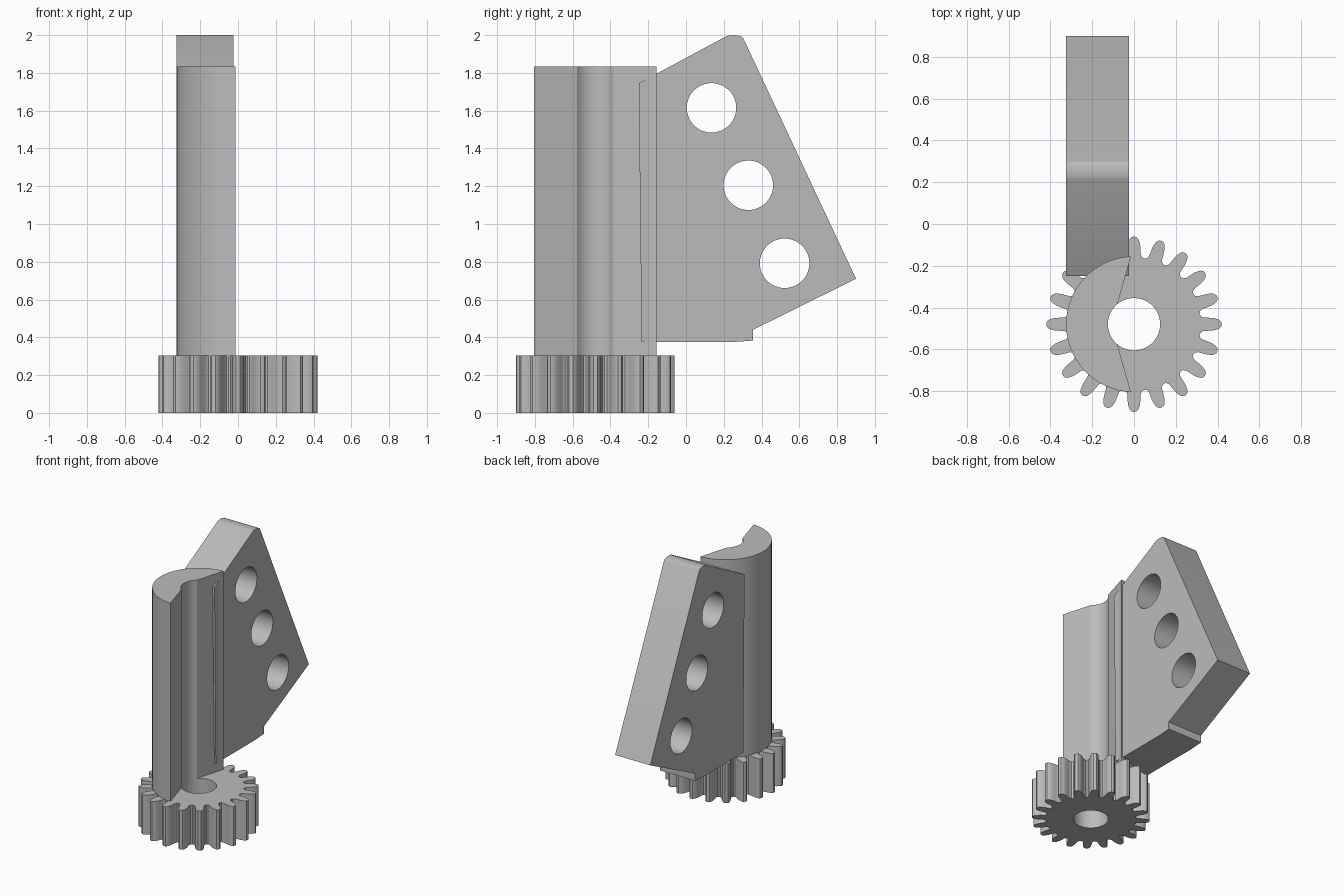
import bpy, bmesh
from math import sin, cos, pi, radians, acos, degrees
from mathutils import Matrix

cube = bpy.data.objects.get("Cube")
if cube:
    bpy.data.objects.remove(cube, do_unlink=True)

grey = bpy.data.materials.new("plain grey")
grey.use_nodes = True
grey.diffuse_color = (0.5, 0.5, 0.5, 1)
grey.node_tree.nodes["Principled BSDF"].inputs["Base Color"].default_value = (0.5, 0.5, 0.5, 1)

AXIS_Y = -0.48   # centre line of gear and shaft
BORE = 0.125
GEAR_TOP = 0.305


def arc(cx, cy, r, start, end, steps):
    """Points on an arc, angles in degrees, both ends included."""
    angles = [radians(start + (end - start) * i / steps) for i in range(steps + 1)]
    return [(cx + r * cos(a), cy + r * sin(a)) for a in angles]


def circle(cx, cy, r, steps=64):
    return arc(cx, cy, r, 0, 360, steps)[:-1]


def extrude_profile(name, loops, depth, matrix):
    """Fill an outline with optional holes, extrude it and place it."""
    bm = bmesh.new()
    edges = []
    for loop in loops:
        verts = [bm.verts.new((x, y, 0)) for x, y in loop]
        edges += [bm.edges.new((v, verts[i - 1])) for i, v in enumerate(verts)]
    bmesh.ops.triangle_fill(bm, edges=edges, use_beauty=True)
    result = bmesh.ops.extrude_face_region(bm, geom=bm.faces[:], use_keep_orig=True)
    top = [g for g in result["geom"] if isinstance(g, bmesh.types.BMVert)]
    bmesh.ops.translate(bm, verts=top, vec=(0, 0, depth))
    bmesh.ops.recalc_face_normals(bm, faces=bm.faces[:])
    bm.transform(matrix)
    mesh = bpy.data.meshes.new(name)
    bm.to_mesh(mesh)
    bm.free()
    mesh.materials.append(grey)
    obj = bpy.data.objects.new(name, mesh)
    bpy.context.collection.objects.link(obj)
    bpy.ops.object.select_all(action="DESELECT")
    obj.select_set(True)
    bpy.context.view_layer.objects.active = obj
    bpy.ops.object.shade_smooth_by_angle(angle=radians(30))
    return obj


# Spur gear: half a tooth as (radius, half angle), mirrored and repeated
TEETH = 20
half_tooth = [(0.318, 9), (0.322, 7), (0.335, 5.5), (0.355, 5.1),
              (0.385, 4.3), (0.408, 3), (0.418, 1.5)]
tooth = [(r, -a) for r, a in half_tooth] + [(0.42, 0)] + [(r, a) for r, a in half_tooth[:0:-1]]
gear_outline = []
for i in range(TEETH):
    for r, a in tooth:
        t = radians(a + i * 360 / TEETH)
        gear_outline.append((r * cos(t), r * sin(t)))
extrude_profile("gear", [gear_outline, circle(0, 0, BORE)], GEAR_TOP,
                Matrix.Translation((0, AXIS_Y, 0)))

# Half shaft: outer arc, slanted cut faces and a groove in line with the bore
cut = degrees(acos(-0.08 / BORE))
shaft_outline = (arc(0, 0, 0.325, 92.5, 267.5, 64)
                 + arc(0, 0, BORE, 360 - cut, cut, 24))
extrude_profile("half_shaft", [shaft_outline], 1.835 - GEAR_TOP,
                Matrix.Translation((0, AXIS_Y, GEAR_TOP)))

# Fin plate with three holes, drawn in y and z and extruded along x
fin_outline = ([(-0.25, 1.745), (-0.235, 0.375), (0.25, 0.375), (0.355, 0.383),
                (0.355, 0.44), (0.9, 0.71), (0.305, 1.98)]
               + arc(0.25, 1.88, 0.12, 67, 107, 8))
holes = [circle(y, z, 0.131) for y, z in ((0.135, 1.615), (0.33, 1.205), (0.522, 0.792))]
to_side = Matrix(((0, 0, 1, -0.325), (1, 0, 0, 0), (0, 1, 0, 0), (0, 0, 0, 1)))
extrude_profile("fin_plate", [fin_outline] + holes, 0.3, to_side)
